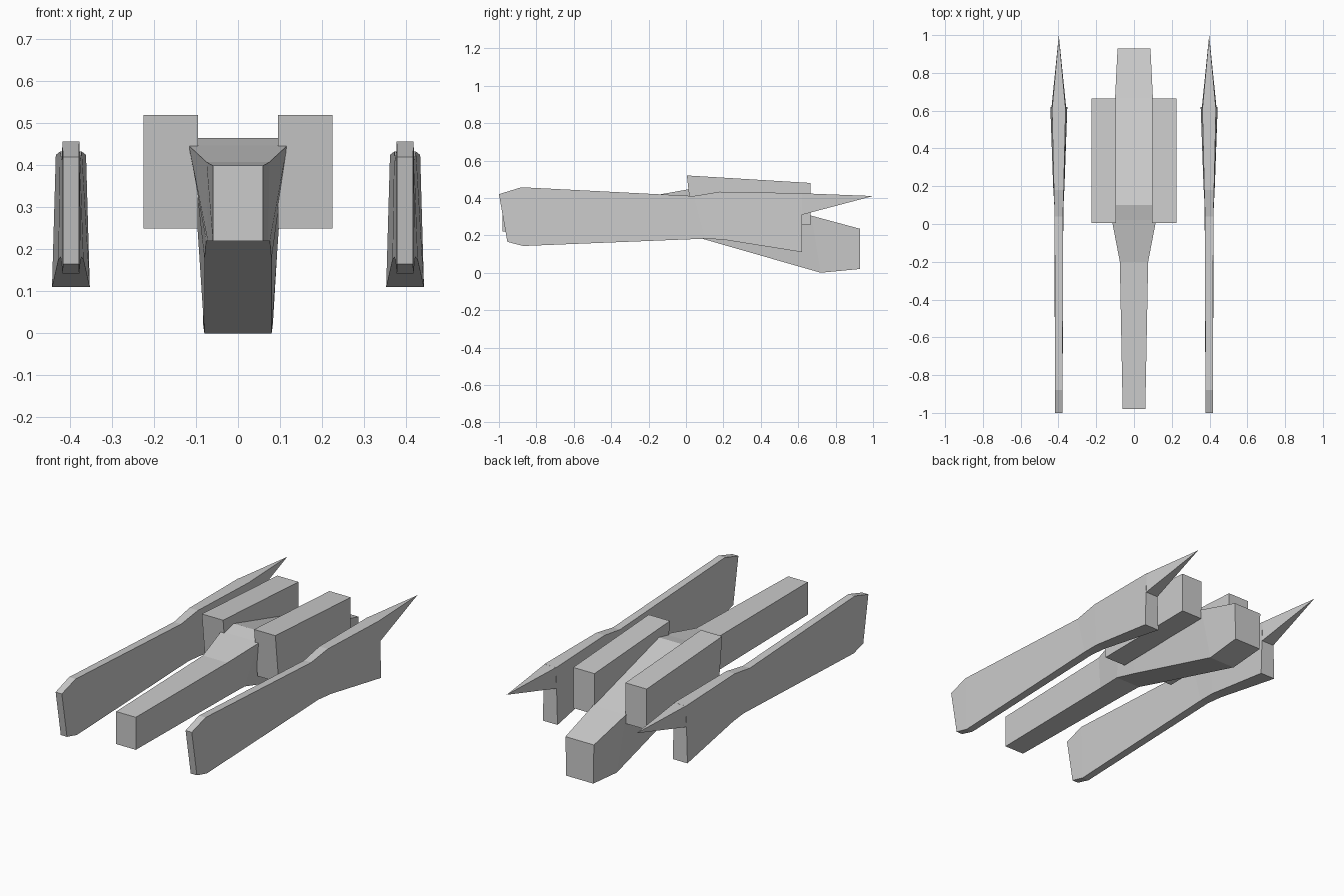
import bpy, bmesh


def loft(name, sections, cx=0.0):
    """Loft quads along y; each section is (y_top, z_top, half_w_top, y_bot, z_bot, half_w_bot)."""
    bm = bmesh.new()
    rings = []
    for yt, zt, wt, yb, zb, wb in sections:
        pts = [(cx - wt, yt, zt), (cx + wt, yt, zt), (cx + wb, yb, zb), (cx - wb, yb, zb)]
        rings.append([bm.verts.new(p) for p in pts])
    for a, b in zip(rings, rings[1:]):
        for i in range(4):
            j = (i + 1) % 4
            bm.faces.new((a[i], a[j], b[j], b[i]))
    bm.faces.new(rings[0])
    bm.faces.new(rings[-1])
    bmesh.ops.remove_doubles(bm, verts=bm.verts[:], dist=1e-5)
    bmesh.ops.recalc_face_normals(bm, faces=bm.faces[:])
    mesh = bpy.data.meshes.new(name)
    bm.to_mesh(mesh)
    bm.free()
    ob = bpy.data.objects.new(name, mesh)
    bpy.context.collection.objects.link(ob)
    return ob


# Central hull: slim nose, wide shoulders, drooping tail
loft("central_hull", [
    (-0.98, 0.40, 0.06, -0.98, 0.22, 0.06),
    (-0.20, 0.408, 0.075, -0.19, 0.22, 0.072),
    (0.02, 0.447, 0.117, -0.05, 0.22, 0.076),
    (0.10, 0.465, 0.112, 0.10, 0.178, 0.08),
    (0.67, 0.305, 0.10, 0.72, 0.0, 0.08),
    (0.93, 0.235, 0.087, 0.93, 0.02, 0.083),
])

# Outer pod: thin plate in front, flared towards the rear
POD = [
    (-1.0, 0.42, 0.019, -0.955, 0.165, 0.019),
    (-0.88, 0.457, 0.02, -0.87, 0.143, 0.02),
    (0.04, 0.41, 0.022, 0.10, 0.182, 0.024),
    (0.18, 0.433, 0.026, 0.20, 0.177, 0.03),
    (0.62, 0.425, 0.036, 0.62, 0.11, 0.045),
]
# Pointed spike behind the pod
SPIKE = [
    (0.61, 0.425, 0.0355, 0.61, 0.307, 0.0395),
    (1.0, 0.41, 0.0, 1.0, 0.41, 0.0),
]
# Engine block beside the hull
BLOCK = [
    (0.005, 0.52, 0.065, 0.035, 0.25, 0.065),
    (0.665, 0.48, 0.065, 0.665, 0.255, 0.065),
]

for side, s in (("left", -1), ("right", 1)):
    loft(side + "_pod", POD, s * 0.398)
    loft(side + "_pod_spike", SPIKE, s * 0.398)
    loft(side + "_engine_block", BLOCK, s * 0.16)
